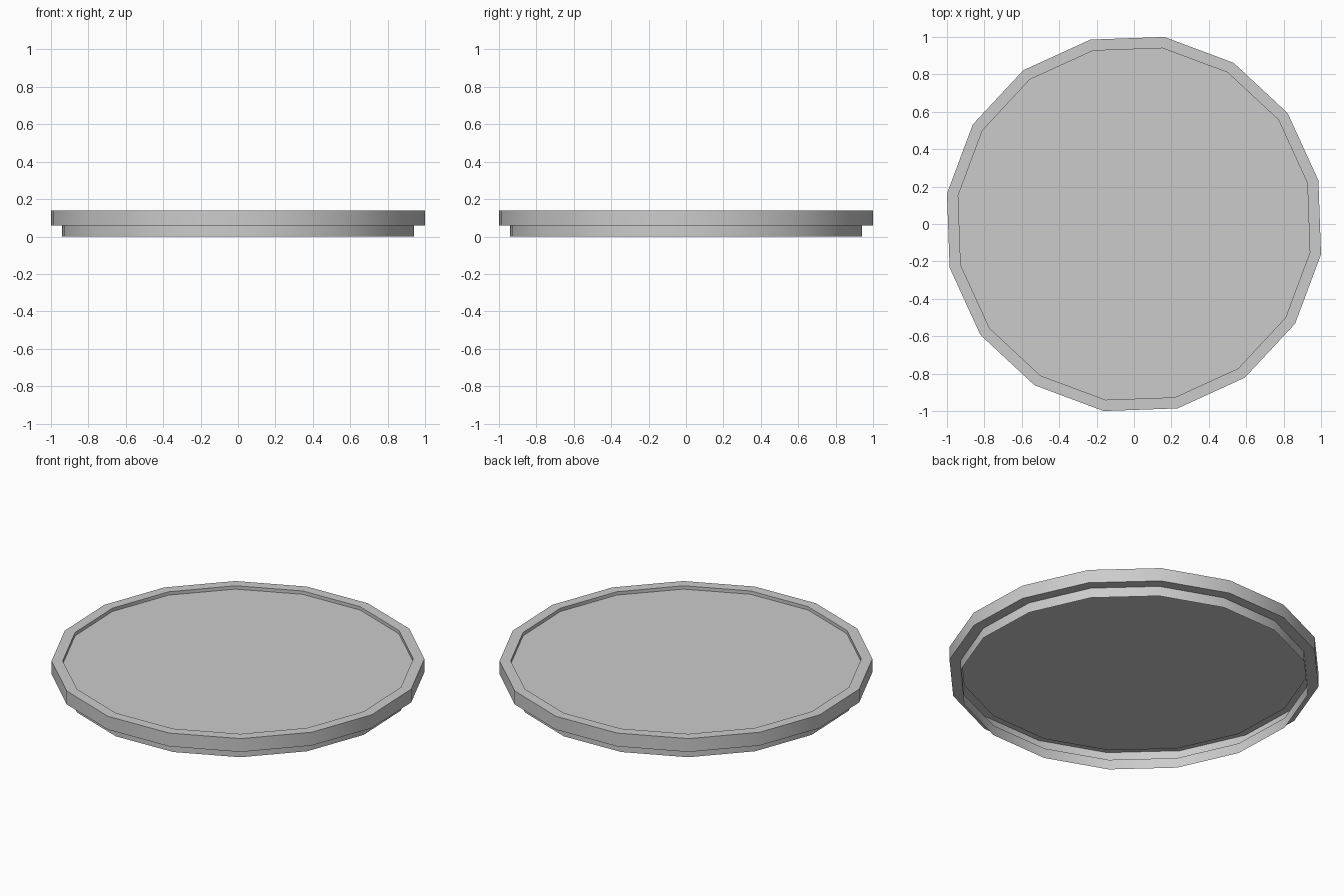
import bpy, bmesh, math

if "Cube" in bpy.data.objects:
    bpy.data.objects.remove(bpy.data.objects["Cube"])

SIDES = 16
TURN = math.radians(13.3)
R_OUT = 1.013          # corner radius of the wide rim
R_IN = R_OUT * 0.94    # corner radius of the foot and recess

# Lid profile as (radius, height): foot, step out, rim wall, rim top, recess
profile = [(R_IN, 0), (R_IN, 0.06), (R_OUT, 0.06),
           (R_OUT, 0.14), (R_IN, 0.14), (R_IN, 0.12)]

bm = bmesh.new()
rings = []
for r, z in profile:
    rings.append([bm.verts.new((r * math.cos(TURN + i * math.tau / SIDES),
                                r * math.sin(TURN + i * math.tau / SIDES), z))
                  for i in range(SIDES)])

# Thin shell walls, open underneath
for a, b in zip(rings, rings[1:]):
    for i in range(SIDES):
        j = (i + 1) % SIDES
        bm.faces.new((a[i], a[j], b[j], b[i]))

# Recessed top panel
bm.faces.new(rings[-1])

mesh = bpy.data.meshes.new("round_lid")
bm.to_mesh(mesh)
bm.free()
lid = bpy.data.objects.new("round_lid", mesh)
bpy.context.collection.objects.link(lid)

# Smooth round walls, sharp steps
bpy.context.view_layer.objects.active = lid
lid.select_set(True)
bpy.ops.object.shade_smooth_by_angle(angle=math.radians(30))
